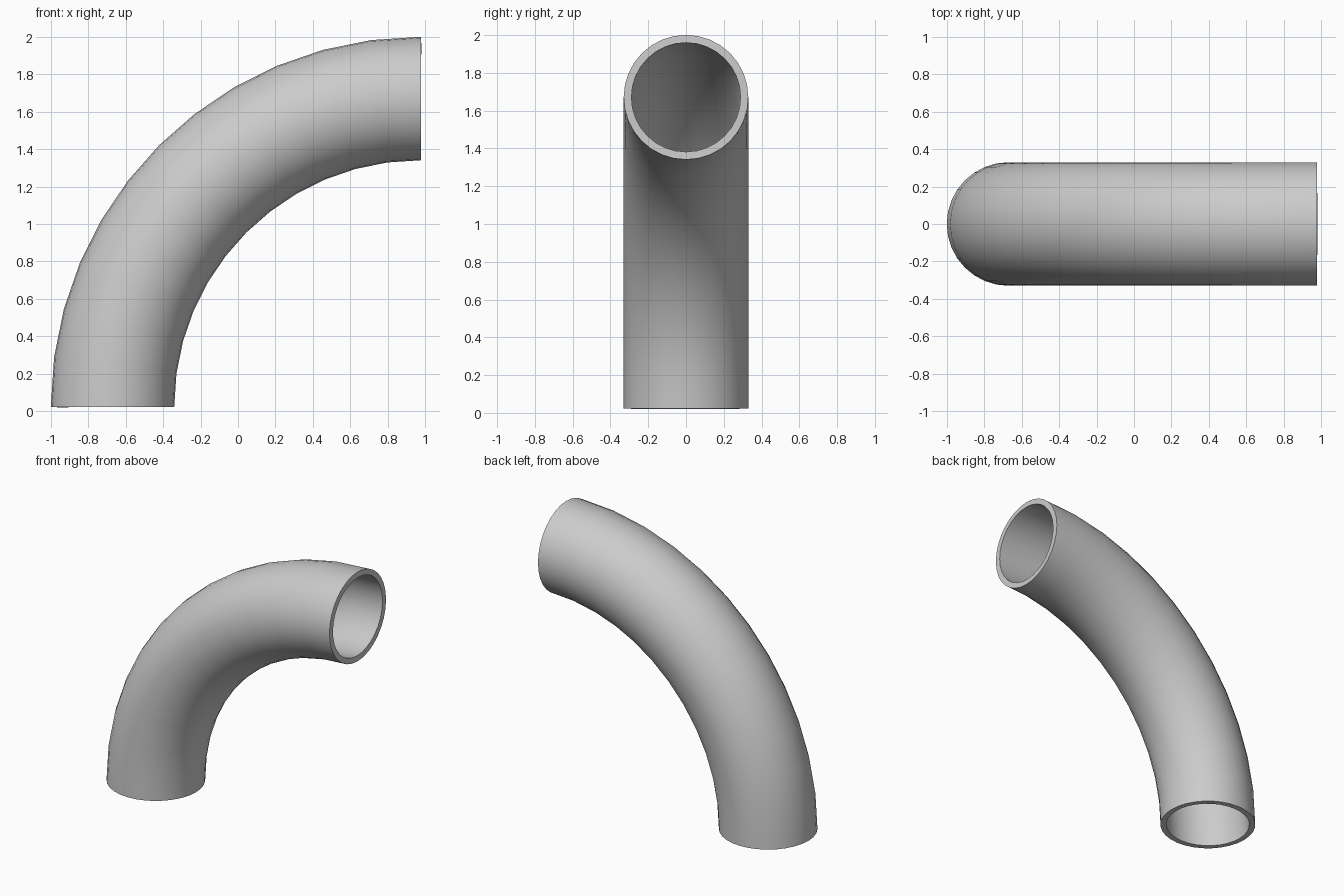
import bpy, bmesh

if "Cube" in bpy.data.objects:
    bpy.data.objects.remove(bpy.data.objects["Cube"])

R = 1.6485         # bend radius of the centre line
TUBE = 0.33        # outer tube radius
WALL = 0.041       # wall thickness
X0, Z0 = -0.671, 0.0225
K = 0.5523 * R     # handle length for a quarter circle

# Centre line: quarter bend from the floor up and over to the right
curve = bpy.data.curves.new("pipe_elbow", 'CURVE')
curve.dimensions = '3D'
curve.resolution_u = 12
curve.bevel_depth = TUBE
curve.bevel_resolution = 14
spline = curve.splines.new('BEZIER')
spline.bezier_points.add(1)
ends = [((X0, 0, Z0), (0, 0, K)), ((X0 + R, 0, Z0 + R), (K, 0, 0))]
for point, (co, h) in zip(spline.bezier_points, ends):
    point.handle_left_type = point.handle_right_type = 'FREE'
    point.co = co
    point.handle_left = [c - d for c, d in zip(co, h)]
    point.handle_right = [c + d for c, d in zip(co, h)]

pipe = bpy.data.objects.new("pipe_elbow", curve)
bpy.context.collection.objects.link(pipe)
bpy.context.view_layer.objects.active = pipe
pipe.select_set(True)
bpy.ops.object.convert(target='MESH')
pipe = bpy.context.object

# Outward normals so the wall grows inwards
bm = bmesh.new()
bm.from_mesh(pipe.data)
bmesh.ops.remove_doubles(bm, verts=bm.verts, dist=1e-5)
bmesh.ops.recalc_face_normals(bm, faces=bm.faces)
mid = bm.faces[:]
f = max(mid, key=lambda q: q.calc_center_median().y)
if f.normal.y < 0:
    bmesh.ops.reverse_faces(bm, faces=mid)
bm.to_mesh(pipe.data)
bm.free()

# Hollow wall
wall = pipe.modifiers.new("wall", 'SOLIDIFY')
wall.thickness = WALL
wall.offset = -1
bpy.ops.object.modifier_apply(modifier=wall.name)
bpy.ops.object.shade_smooth_by_angle(angle=0.7)
